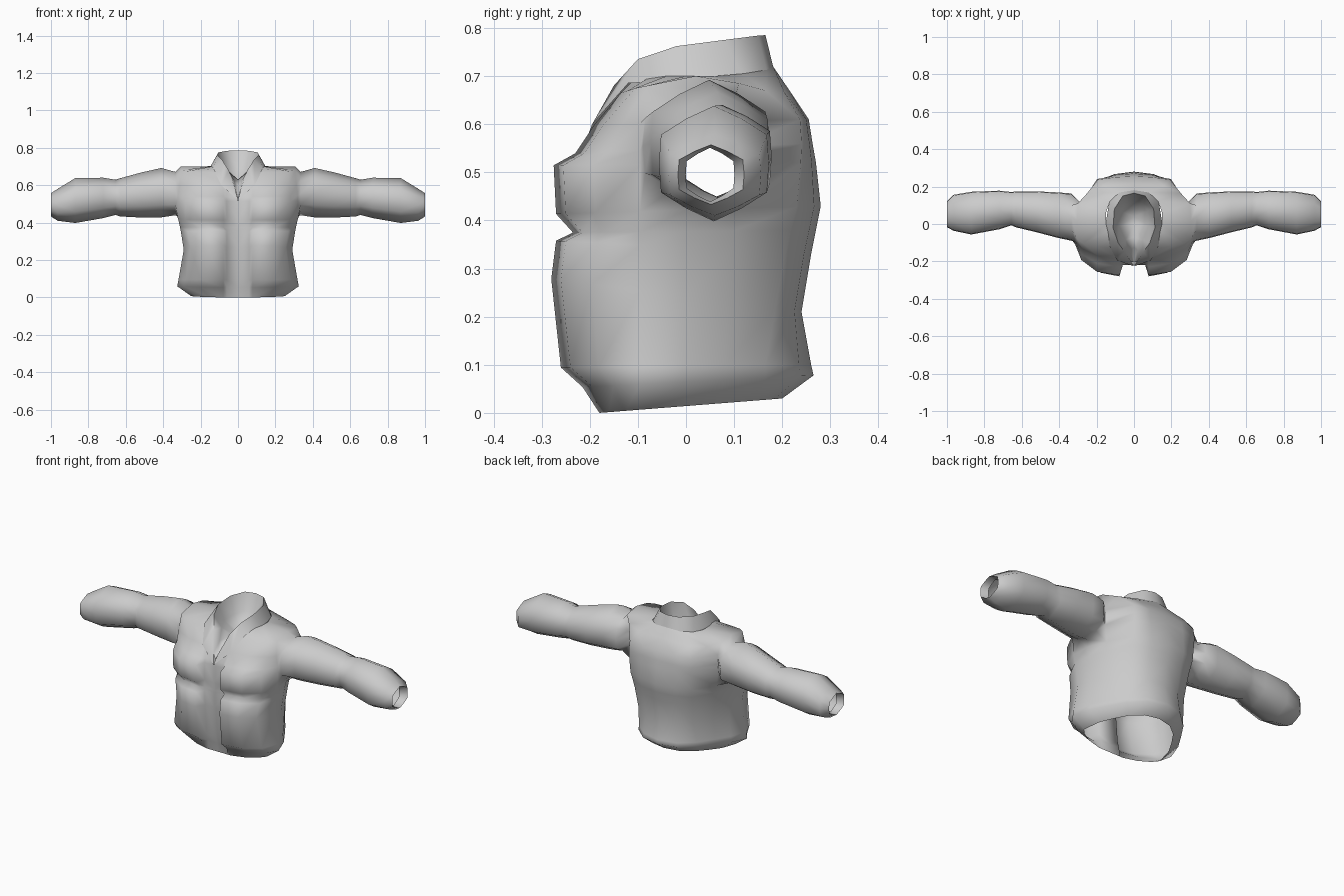
import bpy, bmesh, math

if "Cube" in bpy.data.objects:
    bpy.data.objects.remove(bpy.data.objects["Cube"])

# One plain cloth colour
cloth = bpy.data.materials.new("grey_cloth")
cloth.use_nodes = True
COLOUR = (0.6, 0.6, 0.6, 1)
cloth.diffuse_color = COLOUR
cloth.node_tree.nodes["Principled BSDF"].inputs["Base Color"].default_value = COLOUR


def bridge(bm, a, b, closed=False, skip=()):
    """Quads between two equal rows of vertices."""
    n = len(a)
    for i in range(n if closed else n - 1):
        if i not in skip:
            j = (i + 1) % n
            bm.faces.new((a[i], a[j], b[j], b[i]))


def finish(bm, name, angle):
    """Make a half mesh into a mirrored, smooth shaded object."""
    bmesh.ops.delete(bm, geom=[v for v in bm.verts if not v.link_faces], context='VERTS')
    bmesh.ops.remove_doubles(bm, verts=bm.verts, dist=0.0005)
    bmesh.ops.recalc_face_normals(bm, faces=bm.faces)
    me = bpy.data.meshes.new(name)
    bm.to_mesh(me)
    bm.free()
    me.materials.append(cloth)
    ob = bpy.data.objects.new(name, me)
    bpy.context.collection.objects.link(ob)
    bpy.ops.object.select_all(action='DESELECT')
    ob.select_set(True)
    bpy.context.view_layer.objects.active = ob
    bpy.ops.object.shade_smooth_by_angle(angle=math.radians(angle))
    mirror = ob.modifiers.new("mirror", 'MIRROR')
    mirror.use_clip = True
    mirror.merge_threshold = 0.001


# Body levels: front z, back z, half width, placket y, pocket y, back y,
# neckline gap, squareness of the back (0 at the hem to 2 at the yoke)
LEVELS = [
    (0.00, 0.03, 0.25, -0.18, -0.18, 0.20, 0, 0.3),
    (0.055, 0.078, 0.325, -0.19, -0.215, 0.265, 0, 0),
    (0.095, 0.10, 0.318, -0.20, -0.26, 0.26, 0, 0.1),
    (0.27, 0.21, 0.29, -0.215, -0.28, 0.24, 0, 1),
    (0.355, 0.33, 0.305, -0.22, -0.27, 0.26, 0, 1.1),
    (0.375, 0.38, 0.31, -0.22, -0.235, 0.27, 0, 1.2),
    (0.415, 0.43, 0.32, -0.22, -0.27, 0.28, 0, 1.3),
    (0.515, 0.52, 0.32, -0.22, -0.275, 0.27, 0, 1.7),
    (0.54, 0.56, 0.32, -0.215, -0.23, 0.263, 0.01, 1.9),
    (0.60, 0.61, 0.312, -0.18, -0.19, 0.255, 0.03, 2),
]
SHOULDER = [(.045, -.14, .64), (.06, -.14, .655), (.09, -.135, .665), (.2, -.12, .67),
            (.27, -.105, .675), (.305, -.08, .68), (.305, .02, .7), (.3, .11, .685),
            (.25, .165, .67), (.16, .205, .665), (0, .215, .67)]
NECK = [(.05, -.12, .67), (.06, -.12, .68), (.09, -.11, .69), (.13, -.08, .695),
        (.14, -.04, .7), (.15, 0, .7), (.15, .03, .7), (.15, .06, .7),
        (.13, .12, .705), (.08, .168, .713), (0, .181, .72)]


def body_row(zf, zb, w, yc, yp, yb, gap, s):
    """Half outline of one level, from centre front to centre back."""
    pts = [(gap, yc), (0.06, yc), (0.078, yp), (0.62 * w, yp + 0.02), (0.88 * w, yp * 0.7),
           (w, -0.095), ((0.9 + 0.05 * s) * w, 0), ((0.75 + 0.07 * s) * w, 0.3 * yb + 0.015 * s),
           ((0.58 + 0.02 * s) * w, (0.62 + 0.155 * s) * yb), (0.33 * w, (0.9 + 0.04 * s) * yb),
           (0, yb)]
    return [(x, y, zf + (zb - zf) * (y - yc) / (yb - yc)) for x, y in pts]


# Body, with an armhole left in the side
bm = bmesh.new()
rows = [[bm.verts.new(p) for p in r] for r in [body_row(*l) for l in LEVELS] + [SHOULDER, NECK]]
for i in range(len(rows) - 1):
    bridge(bm, rows[i], rows[i + 1], skip=(5, 6) if 6 <= i < 10 else ())

# Six-sided sleeve rings: x, centre y, centre z, half depth, half height; the last turns in
SLEEVE = [
    (0.335, 0.037, 0.555, 0.125, 0.116), (0.41, 0.048, 0.56, 0.12, 0.132),
    (0.52, 0.065, 0.547, 0.108, 0.12), (0.63, 0.078, 0.535, 0.095, 0.102),
    (0.655, 0.082, 0.535, 0.088, 0.094), (0.72, 0.075, 0.532, 0.102, 0.108),
    (0.87, 0.058, 0.518, 0.113, 0.12), (0.965, 0.06, 0.495, 0.095, 0.085),
    (1.0, 0.052, 0.495, 0.068, 0.062), (0.96, 0.05, 0.495, 0.05, 0.056),
]
ring = ([rows[6][6]] + [r[5] for r in rows[6:11]] + [rows[10][6]]
        + [r[7] for r in reversed(rows[6:11])])
for x, cy, cz, ry, rz in SLEEVE:
    nxt = []
    for k in range(12):
        a = k * math.tau / 12
        flat = 0.9 if k % 2 else 1    # slightly rounded edge midpoints of the hexagon
        nxt.append(bm.verts.new((x, cy - ry * flat * math.sin(a) / 0.89,
                                 cz - rz * flat * math.cos(a))))
    bridge(bm, ring, nxt, closed=True)
    ring = nxt
finish(bm, "jacket_body_and_sleeves", 85)

# Collar: outer edge with lapel tip, folded top, inner wall, and a shallow closed throat
COLLAR = [
    [(0, -.226, .52), (.09, -.195, .6), (.13, -.12, .685), (.152, 0, .692),
     (.132, .12, .697), (.082, .169, .705), (0, .183, .712)],
    [(.014, -.205, .575), (.05, -.15, .68), (.085, -.1, .735), (.112, -.02, .762),
     (.105, .08, .775), (.06, .15, .784), (0, .165, .785)],
    [(0, -.2, .53), (.02, -.14, .62), (.045, -.085, .67), (.08, -.01, .675),
     (.075, .07, .68), (.045, .115, .69), (0, .13, .69)],
    [(0, -.2, .53), (0, -.125, .6), (0, -.07, .63), (0, 0, .6),
     (0, .04, .6), (0, .08, .63), (0, .13, .69)],
]
bm = bmesh.new()
rows = [[bm.verts.new(p) for p in r] for r in COLLAR]
for a, b in zip(rows, rows[1:]):
    bridge(bm, a, b)
finish(bm, "collar", 75)
